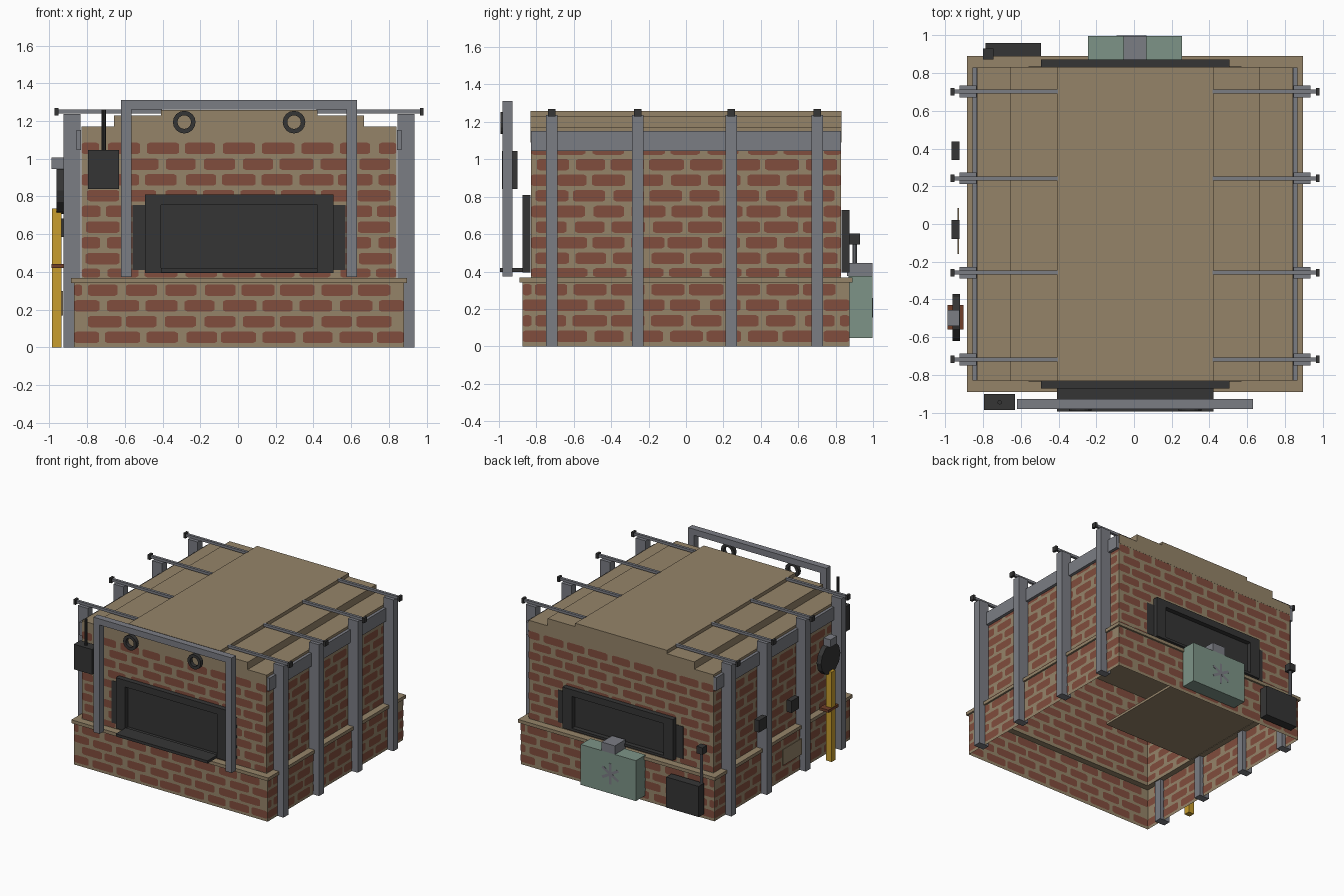
import bpy, bmesh, math, random
from mathutils import Vector, Matrix

random.seed(4)
if "Cube" in bpy.data.objects:
    bpy.data.objects.remove(bpy.data.objects["Cube"])

CX = 0.006   # centre line of the furnace


def material(name, r, g, b):
    m = bpy.data.materials.new(name)
    m.use_nodes = True
    col = [((c / 255 + 0.055) / 1.055) ** 2.4 for c in (r, g, b)] + [1]
    m.diffuse_color = col
    m.node_tree.nodes["Principled BSDF"].inputs["Base Color"].default_value = col
    return m


MORTAR = material("mortar tan", 149, 132, 105)
BRICK = material("brick red", 129, 77, 61)
STEEL = material("steel grey", 123, 125, 132)
IRON = material("dark iron", 53, 53, 53)
GOLD = material("yellow brass", 200, 157, 45)
GREEN = material("tank green", 125, 148, 135)
BROWN = material("band brown", 112, 62, 42)


def finish(bm, name, mat):
    mesh = bpy.data.meshes.new(name)
    bm.to_mesh(mesh)
    bm.free()
    mesh.materials.append(mat)
    ob = bpy.data.objects.new(name, mesh)
    bpy.context.collection.objects.link(ob)
    return ob


def box(name, mat, x0, x1, y0, y1, z0, z1, open_ends=False):
    bm = bmesh.new()
    bmesh.ops.create_cube(bm, size=1)
    for v in bm.verts:
        v.co = ((x0, x1)[v.co.x > 0], (y0, y1)[v.co.y > 0], (z0, z1)[v.co.z > 0])
    if open_ends:
        ends = [f for f in bm.faces if abs(f.normal.z) > 0.5]
        bmesh.ops.delete(bm, geom=ends, context='FACES_ONLY')
    return finish(bm, name, mat)


def rod(name, mat, center, radius, length, axis, sides=10):
    bm = bmesh.new()
    bmesh.ops.create_cone(bm, cap_ends=True, segments=sides, radius1=radius,
                          radius2=radius, depth=length)
    rot = Vector((0, 0, 1)).rotation_difference(Vector(axis)).to_matrix().to_4x4()
    bm.transform(Matrix.Translation(center) @ rot)
    return finish(bm, name, mat)


def ring(name, mat, center, r_out, r_in, depth, sides=16):
    bm = bmesh.new()
    loops = []
    for r, y in ((r_out, -1), (r_out, 1), (r_in, 1), (r_in, -1)):
        loops.append([bm.verts.new((center[0] + r * math.cos(a), center[1] + y * depth / 2,
                                    center[2] + r * math.sin(a)))
                      for a in (2 * math.pi * i / sides for i in range(sides))])
    for k in range(4):
        a, b = loops[k], loops[(k + 1) % 4]
        for i in range(sides):
            j = (i + 1) % sides
            bm.faces.new((a[i], a[j], b[j], b[i]))
    bmesh.ops.recalc_face_normals(bm, faces=bm.faces)
    return finish(bm, name, mat)


# Brickwork: rounded flat bricks laid in staggered courses on both wall skins
PITCH, COURSE, BW, BH = 0.205, 0.0835, 0.09, 0.031


def bricks(name, half_x, half_y, z0, z1):
    bm = bmesh.new()
    for axis, sign, skin in [(a, s, k) for a in "xy" for s in (-1, 1) for k in (-1, 1)]:
        pos = sign * (half_x if axis == "x" else half_y) + sign * skin * 0.002
        half = half_y if axis == "x" else half_x
        for row in range(14):
            zc = 0.053 + row * COURSE
            lo_z, hi_z = max(zc - BH, z0), min(zc + BH, z1)
            if hi_z - lo_z < 0.02:
                continue
            for i in range(-6, 7):
                tc = (i + 0.5 * (row % 2)) * PITCH + random.uniform(-0.007, 0.007)
                w = BW + random.uniform(-0.012, 0.003)
                lo, hi = max(tc - w, -half), min(tc + w, half)
                if hi - lo < 0.04:
                    continue
                c = 0.016
                pts = [(lo + c, lo_z), (hi - c, lo_z), (hi, lo_z + c / 2), (hi, hi_z - c / 2),
                       (hi - c, hi_z), (lo + c, hi_z), (lo, hi_z - c / 2), (lo, lo_z + c / 2)]
                vs = [bm.verts.new((CX + pos, t, z) if axis == "x" else (CX + t, pos, z))
                      for t, z in pts]
                face = bm.faces.new(vs)
                face.normal_update()
                n = face.normal.x if axis == "x" else face.normal.y
                if n * sign * skin < 0:
                    face.normal_flip()
    return finish(bm, name, BRICK)


# Hollow base and upper walls
box("base_walls", MORTAR, CX - 0.875, CX + 0.875, -0.875, 0.875, 0, 0.35, True)
bricks("base_bricks", 0.875, 0.875, 0, 0.335)
box("upper_walls", MORTAR, CX - 0.835, CX + 0.835, -0.83, 0.83, 0.34, 1.1, True)
bricks("upper_bricks", 0.835, 0.83, 0.37, 1.09)
for s, side in ((-1, "right"), (1, "left")):
    xs = sorted((CX + s * 0.83, CX + s * 0.89))
    box(side + "_ledge", MORTAR, *xs, -0.89, 0.89, 0.34, 0.367)
for s, side in ((-1, "front"), (1, "back")):
    box(side + "_ledge", MORTAR, CX - 0.83, CX + 0.83, *sorted((s * 0.825, s * 0.89)), 0.34, 0.367)
box("inner_hearth_slab", MORTAR, -0.82, 0.0, -0.32, 0.82, 0.34, 0.36)

# Stepped roof
for name, half, z0, z1 in (("roof_lower", 0.835, 1.09, 1.17), ("roof_middle", 0.663, 1.17, 1.23),
                           ("roof_top", 0.415, 1.23, 1.258)):
    box(name, MORTAR, CX - half, CX + half, -0.831, 0.831, z0, z1)

# Steel bracing on both sides
for s, side in ((-1, "right"), (1, "left")):
    def span(a, b):
        return sorted((CX + s * a, CX + s * b))
    box(side + "_side_beam", STEEL, *span(0.838, 0.862), -0.83, 0.83, 1.045, 1.152)
    for i, y in enumerate((-0.718, -0.258, 0.242, 0.702)):
        box(f"{side}_column_{i}", STEEL, *span(0.84, 0.93), y - 0.031, y + 0.031, 0, 1.237)
        box(f"{side}_tie_rod_{i}", STEEL, *span(0.41, 0.965), y - 0.011, y + 0.011, 1.241, 1.262)
        box(f"{side}_rod_nut_{i}", IRON, *span(0.958, 0.978), y - 0.02, y + 0.02, 1.23, 1.27)

# Furnace mouths: thin backing plate seen through a raised frame
for s, side, top in ((-1, "front", 0.81), (1, "back", 0.73)):
    def deep(a, b):
        return sorted((s * a, s * b))
    box(side + "_mouth_plate", IRON, CX - 0.565, CX + 0.565, *deep(0.8315, 0.835), 0.41, top - 0.055)
    for k in (-1, 1):
        box(f"{side}_mouth_jamb", IRON, *sorted((CX + k * 0.415, CX + k * 0.5)),
            *deep(0.8315, 0.873), 0.395, top)
    box(side + "_mouth_header", IRON, CX - 0.415, CX + 0.415, *deep(0.8315, 0.873), top - 0.055, top)
    box(side + "_mouth_sill", IRON, CX - 0.415, CX + 0.415, *deep(0.8315, 0.873), 0.395, 0.415)
box("front_shelf", IRON, CX - 0.415, CX + 0.415, -0.995, -0.865, 0.398, 0.42)

# Front gantry with two rings
for s, side in ((-1, "right"), (1, "left")):
    box(side + "_gantry_post", STEEL, *sorted((CX + s * 0.57, CX + s * 0.625)),
        -0.982, -0.928, 0.372, 1.265)
    ring(side + "_gantry_ring", IRON, (CX + s * 0.291, -0.976, 1.194), 0.06, 0.036, 0.032)
box("gantry_beam", STEEL, CX - 0.625, CX + 0.625, -0.982, -0.928, 1.262, 1.312)

# Hanging box beside the gantry
box("hanging_box", IRON, -0.795, -0.63, -0.985, -0.902, 0.84, 1.045)
rod("hanging_box_rod", IRON, (-0.712, -0.945, 1.15), 0.012, 0.22, (0, 0, 1))

# Long-handled pan and fittings on the right side
box("pan_handle", GOLD, -0.985, -0.935, -0.525, -0.475, 0, 0.735)
box("handle_band", BROWN, -0.988, -0.905, -0.56, -0.43, 0.42, 0.442)
rod("pan_disc", IRON, (-0.942, -0.495, 0.832), 0.125, 0.04, (1, 0, 0), 12)
box("pan_hanger", STEEL, -0.988, -0.925, -0.54, -0.455, 0.945, 1.007)
for i, y in enumerate((-0.03, 0.388)):
    box(f"side_switch_{i}", IRON, -0.968, -0.925, y - 0.05, y + 0.05, 0.585, 0.682)
box("side_plaque", MORTAR, -0.935, -0.927, -0.16, 0.085, 0.17, 0.3)

# Coolant tank on the back, with a star of thin bars
box("back_tank", GREEN, -0.245, 0.255, 0.87, 0.997, 0.045, 0.375)
box("back_tank_cap", STEEL, -0.055, 0.065, 0.86, 0.997, 0.375, 0.445)
for i in range(3):
    bar = box(f"tank_star_bar_{i}", STEEL, -0.085, 0.085, 0, 0.001, -0.011, 0.011)
    bar.location = (CX - 0.02, 0.997 + i * 0.0004, 0.205)
    bar.rotation_euler.y = math.pi / 2 + i * math.pi / 3

# Lever box on the back
box("lever_box", IRON, -0.787, -0.493, 0.89, 0.96, 0.045, 0.295)
rod("lever_rod", STEEL, (-0.772, 0.902, 0.42), 0.012, 0.28, (0, 0, 1))
box("lever_knob", IRON, -0.8, -0.745, 0.873, 0.93, 0.545, 0.602)
